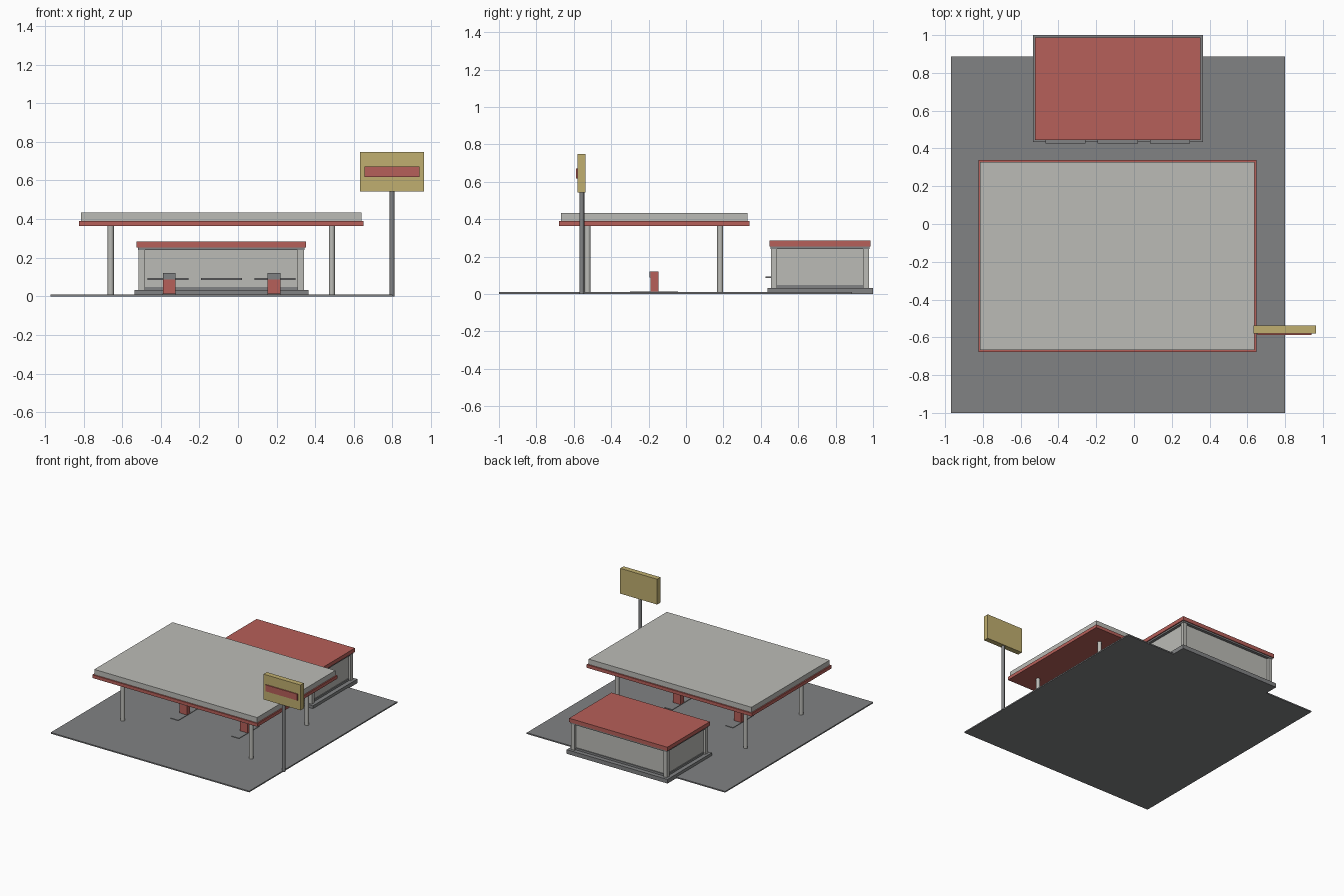
import bpy, math

if "Cube" in bpy.data.objects:
    bpy.data.objects.remove(bpy.data.objects["Cube"])


def material(name, r, g, b):
    m = bpy.data.materials.new(name)
    m.diffuse_color = (r, g, b, 1)
    m.use_nodes = True
    m.node_tree.nodes["Principled BSDF"].inputs["Base Color"].default_value = m.diffuse_color
    return m


LIGHT = material("light grey", 0.50, 0.50, 0.47)
DARK = material("asphalt grey", 0.22, 0.225, 0.23)
RED = material("brick red", 0.47, 0.115, 0.10)
TAN = material("mustard", 0.53, 0.43, 0.16)


def box(name, x, y, z, mat):
    """Box from (min, max) ranges."""
    bpy.ops.mesh.primitive_cube_add(size=1)
    o = bpy.context.object
    o.name = name
    for v in o.data.vertices:
        for i, (lo, hi) in enumerate((x, y, z)):
            v.co[i] = lo if v.co[i] < 0 else hi
    o.data.materials.append(mat)
    return o


def pole(name, x, y, r, z0, z1, mat):
    bpy.ops.mesh.primitive_cylinder_add(vertices=12, radius=r, depth=z1 - z0,
                                        location=(x, y, (z0 + z1) / 2))
    o = bpy.context.object
    o.name = name
    o.data.materials.append(mat)
    bpy.ops.object.shade_smooth_by_angle(angle=math.radians(40))


# forecourt
box("forecourt", (-0.97, 0.80), (-1.0, 0.887), (0, 0.01), DARK)

# canopy with four columns
box("canopy_trim", (-0.824, 0.649), (-0.678, 0.339), (0.365, 0.391), RED)
box("canopy_roof", (-0.814, 0.639), (-0.668, 0.328), (0.391, 0.433), LIGHT)
for x in (-0.659, 0.486):
    for y in (-0.526, 0.183):
        pole("canopy_column", x, y, 0.016, 0.005, 0.37, LIGHT)

# pumps on low islands
for x in (-0.356, 0.186):
    box("pump_island", (x - 0.034, x + 0.034), (-0.30, -0.043), (0.005, 0.014), DARK)
    box("pump_body", (x - 0.033, x + 0.033), (-0.191, -0.148), (0.01, 0.12), RED)
    box("pump_display", (x - 0.033, x + 0.033), (-0.194, -0.19), (0.088, 0.12), DARK)

# shop: plinth, recessed walls, corner posts, lintel, roof
box("shop_plinth", (-0.535, 0.364), (0.435, 1.0), (0, 0.033), DARK)
box("shop_walls", (-0.495, 0.322), (0.475, 0.958), (0.03, 0.25), LIGHT)
box("shop_sill", (-0.502, 0.329), (0.468, 0.965), (0.03, 0.049), DARK)
for x in (-0.514, 0.309):
    for y in (0.455, 0.946):
        box("shop_corner_post", (x, x + 0.032), (y, y + 0.032), (0.03, 0.25), LIGHT)
box("shop_lintel", (-0.517, 0.344), (0.452, 0.981), (0.241, 0.256), DARK)
box("shop_roof", (-0.525, 0.352), (0.446, 0.987), (0.254, 0.285), RED)

# three narrow ledges on the shop front
for x in (-0.362, -0.086, 0.191):
    box("front_ledge", (x - 0.106, x + 0.106), (0.426, 0.48), (0.085, 0.095), DARK)

# roadside sign
pole("sign_pole", 0.798, -0.557, 0.013, 0, 0.55, DARK)
box("sign_board", (0.633, 0.963), (-0.579, -0.537), (0.544, 0.748), TAN)
box("sign_stripe", (0.655, 0.939), (-0.587, -0.578), (0.619, 0.671), RED)
